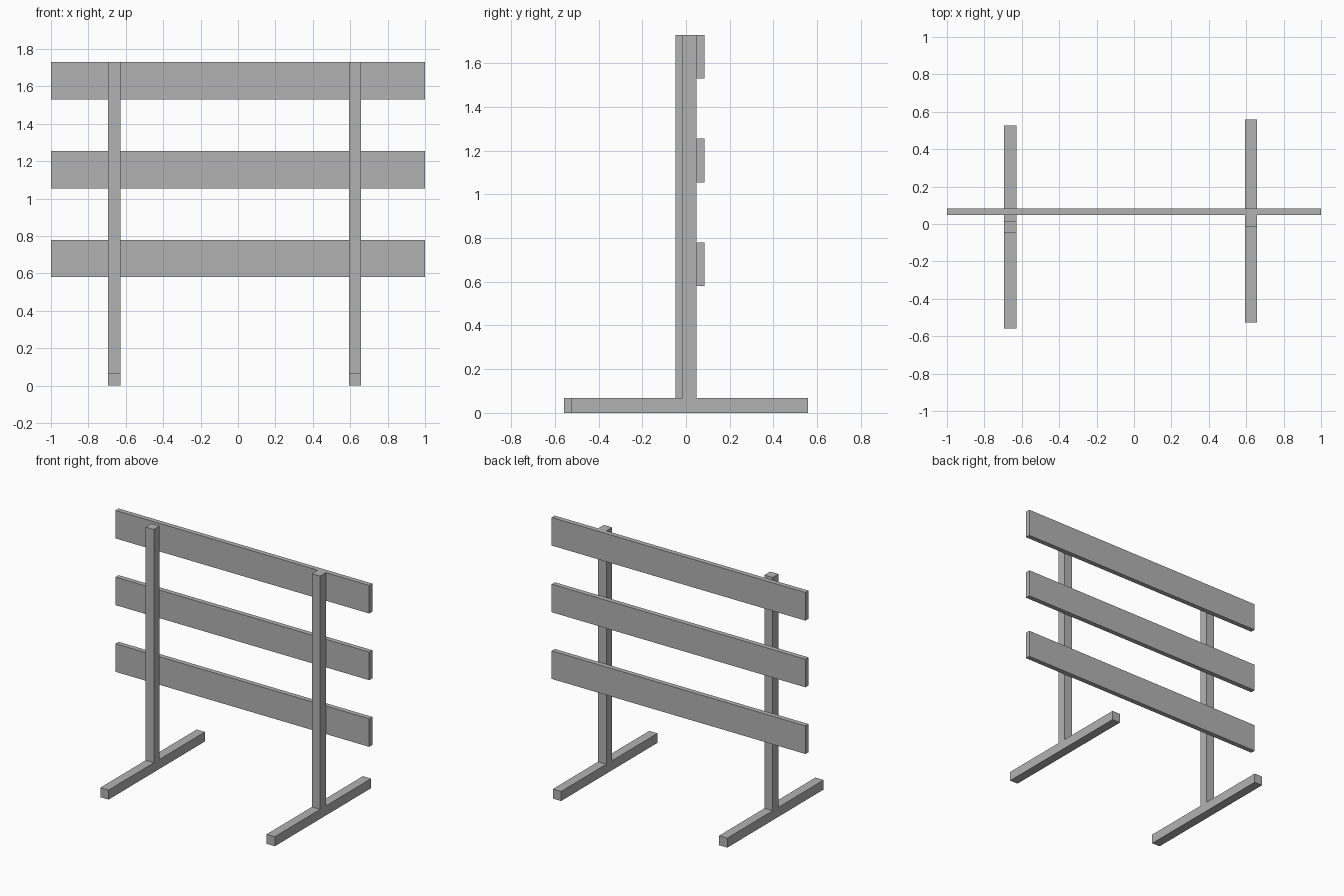
import bpy
import bmesh
from mathutils import Vector

cube = bpy.data.objects.get("Cube")
if cube:
    bpy.data.objects.remove(cube, do_unlink=True)

# One plain grey for every part
grey = bpy.data.materials.new("plain grey")
grey.use_nodes = True
colour = (0.45, 0.45, 0.45, 1)
grey.diffuse_color = colour
grey.node_tree.nodes["Principled BSDF"].inputs["Base Color"].default_value = colour


def box(name, low, high):
    """Flat-sided box between two opposite corners."""
    low, high = Vector(low), Vector(high)
    mesh = bpy.data.meshes.new(name)
    bm = bmesh.new()
    bmesh.ops.create_cube(bm, size=1)
    bmesh.ops.scale(bm, vec=high - low, verts=bm.verts)
    bm.to_mesh(mesh)
    bm.free()
    mesh.materials.append(grey)
    obj = bpy.data.objects.new(name, mesh)
    obj.location = (low + high) / 2
    bpy.context.collection.objects.link(obj)
    return obj


WIDTH = 0.065    # square section of posts and feet
FOOT_TOP = 0.068
TOP = 1.73
FOOT_HALF = 0.542

# Upright posts on long feet; the right one stands slightly forward
for side, x, y in (("left", 0.626, 0.0165), ("right", -0.662, -0.0155)):
    h = WIDTH / 2
    box(side + "_foot", (x - h, y - FOOT_HALF, 0), (x + h, y + FOOT_HALF, FOOT_TOP))
    box(side + "_post", (x - h, y - h, FOOT_TOP), (x + h, y + h, TOP))

# Three horizontal boards behind the posts
for name, top in (("lower", 0.78), ("middle", 1.255), ("upper", TOP)):
    box(name + "_board", (-1, 0.049, top - 0.2), (1, 0.084, top))
